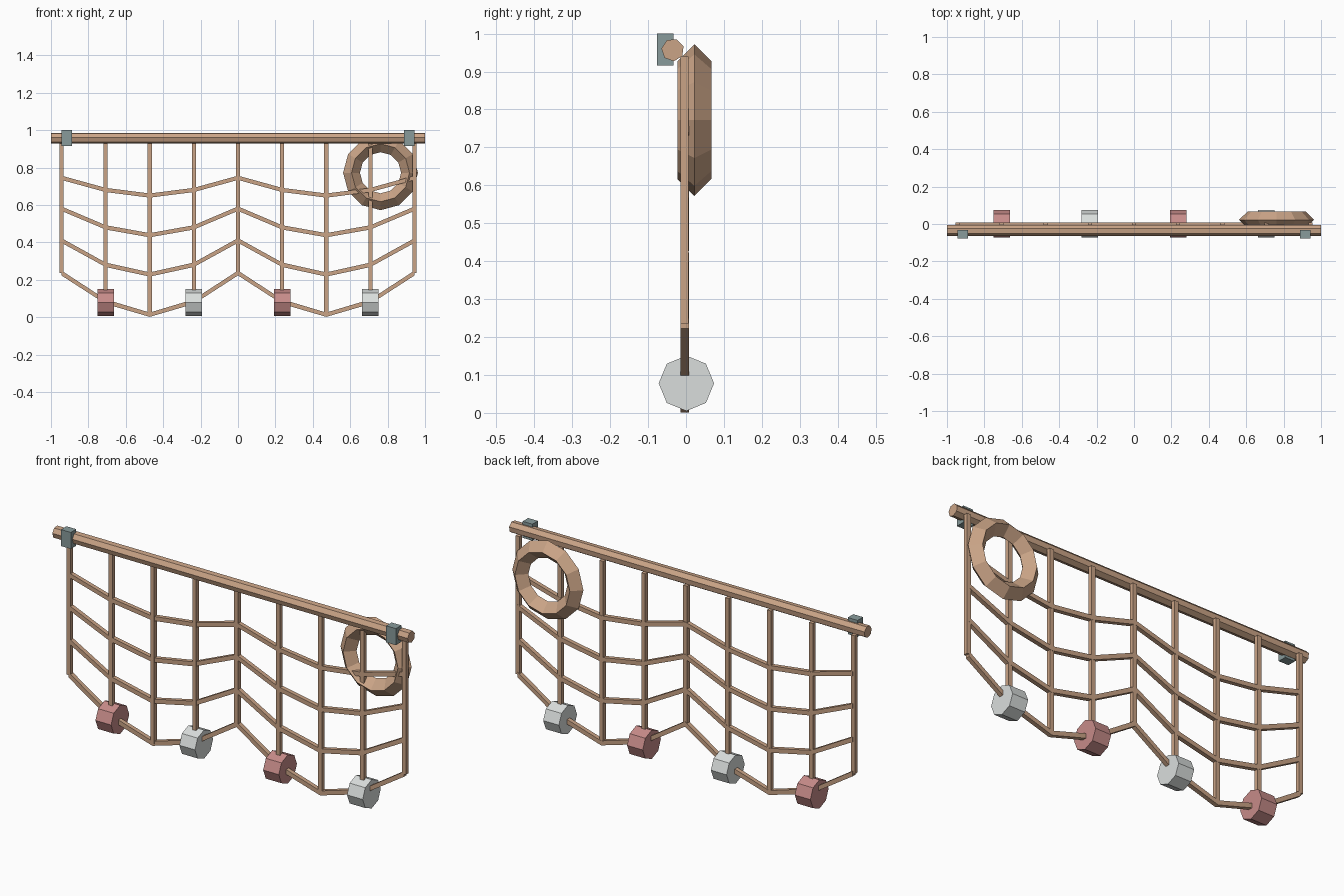
import bpy, bmesh
from math import pi, cos, sin, hypot
from mathutils import Matrix, Vector

cube = bpy.data.objects.get("Cube")
if cube:
    bpy.data.objects.remove(cube, do_unlink=True)


def material(name, rgb):
    m = bpy.data.materials.new(name)
    m.use_nodes = True
    m.diffuse_color = (*rgb, 1)
    m.node_tree.nodes["Principled BSDF"].inputs["Base Color"].default_value = (*rgb, 1)
    return m


TAN = material("tan rope", (0.59, 0.37, 0.24))
PINK = material("faded red", (0.57, 0.26, 0.25))
WHITE = material("pale grey", (0.70, 0.73, 0.72))
METAL = material("blue grey metal", (0.25, 0.33, 0.33))


def finish(bm, name, mat):
    bmesh.ops.recalc_face_normals(bm, faces=bm.faces)
    mesh = bpy.data.meshes.new(name)
    bm.to_mesh(mesh)
    bm.free()
    mesh.materials.append(mat)
    obj = bpy.data.objects.new(name, mesh)
    bpy.context.collection.objects.link(obj)
    return obj


def box(name, centre, size, mat):
    bm = bmesh.new()
    bmesh.ops.create_cube(bm, size=1, matrix=Matrix.Translation(centre) @ Matrix.Diagonal((*size, 1)))
    return finish(bm, name, mat)


def cylinder_x(name, centre, radius, length, sides, start, mat):
    """Prism lying along x; start is the angle of its first corner."""
    bm = bmesh.new()
    ends = []
    for x in (-length / 2, length / 2):
        ends.append([bm.verts.new(Vector(centre) + Vector((
            x, radius * cos(start + 2 * pi * i / sides), radius * sin(start + 2 * pi * i / sides))))
            for i in range(sides)])
        bm.faces.new(ends[-1])
    for i in range(sides):
        j = (i + 1) % sides
        bm.faces.new((ends[0][i], ends[0][j], ends[1][j], ends[1][i]))
    return finish(bm, name, mat)


def rope_row(name, points, y, width, mat):
    """Square rope along a bent line in the xz plane, with mitred corners."""
    bm = bmesh.new()
    h = width / 2
    stretch = [hypot(b[0] - a[0], b[1] - a[1]) / (b[0] - a[0]) for a, b in zip(points, points[1:])]
    rings = []
    for i, (x, z) in enumerate(points):
        near = stretch[max(i - 1, 0):i + 1]
        hz = h * sum(near) / len(near)
        rings.append([bm.verts.new(p) for p in
                      ((x, y - h, z - hz), (x, y + h, z - hz), (x, y + h, z + hz), (x, y - h, z + hz))])
    for a, b in zip(rings, rings[1:]):
        for k in range(4):
            bm.faces.new((a[k], a[(k + 1) % 4], b[(k + 1) % 4], b[k]))
    bm.faces.new(rings[0])
    bm.faces.new(rings[-1])
    return finish(bm, name, mat)


# Pole and its two wall brackets
cylinder_x("pole", (0, -0.035, 0.957), 0.03, 2.0, 7, 1.22, TAN)
for side, x in (("right", -0.915), ("left", 0.915)):
    box(side + "_bracket", (x, -0.055, 0.958), (0.055, 0.044, 0.084), METAL)

# Net: four sagging rows and nine hanging ropes
STEP, ROPE, NET_Y = 0.236, 0.022, -0.004
sags = ((0.745, 0.68, 0.65), (0.58, 0.48, 0.438), (0.41, 0.28, 0.228), (0.236, 0.083, 0.013))
rows = []
for n, (high, mid, low) in enumerate(sags):
    half = [high, mid, low, mid]
    rows.append([((i - 4) * STEP, z) for i, z in enumerate(half + half + [high])])
    rope_row(f"net_row_{n + 1}", rows[-1], NET_Y + 0.001, ROPE, TAN)
for i, (x, z) in enumerate(rows[-1]):
    top = 0.94
    box(f"hanging_rope_{i + 1}", (x, NET_Y, (top + z) / 2), (ROPE, ROPE, top - z), TAN)

# Octagonal floats on the bottom row
for n, i in enumerate((1, 3, 5, 7)):
    cylinder_x(f"float_{n + 1}", ((i - 4) * STEP, 0.001, 0.078), 0.073, 0.088, 8, 0,
               WHITE if n % 2 else PINK)

# Life ring behind the net, with a diamond cross-section
SEGMENTS, MAJOR, MINOR = 12, 0.155, 0.045
bm = bmesh.new()
loops = []
for s in range(SEGMENTS):
    a = 2 * pi * s / SEGMENTS
    loop = []
    for k in range(4):
        r = MAJOR + MINOR * cos(k * pi / 2)
        loop.append(bm.verts.new((0.762 + r * cos(a), 0.022 + MINOR * sin(k * pi / 2), 0.772 + r * sin(a))))
    loops.append(loop)
for s in range(SEGMENTS):
    a, b = loops[s], loops[(s + 1) % SEGMENTS]
    for k in range(4):
        bm.faces.new((a[k], a[(k + 1) % 4], b[(k + 1) % 4], b[k]))
finish(bm, "life_ring", TAN)
